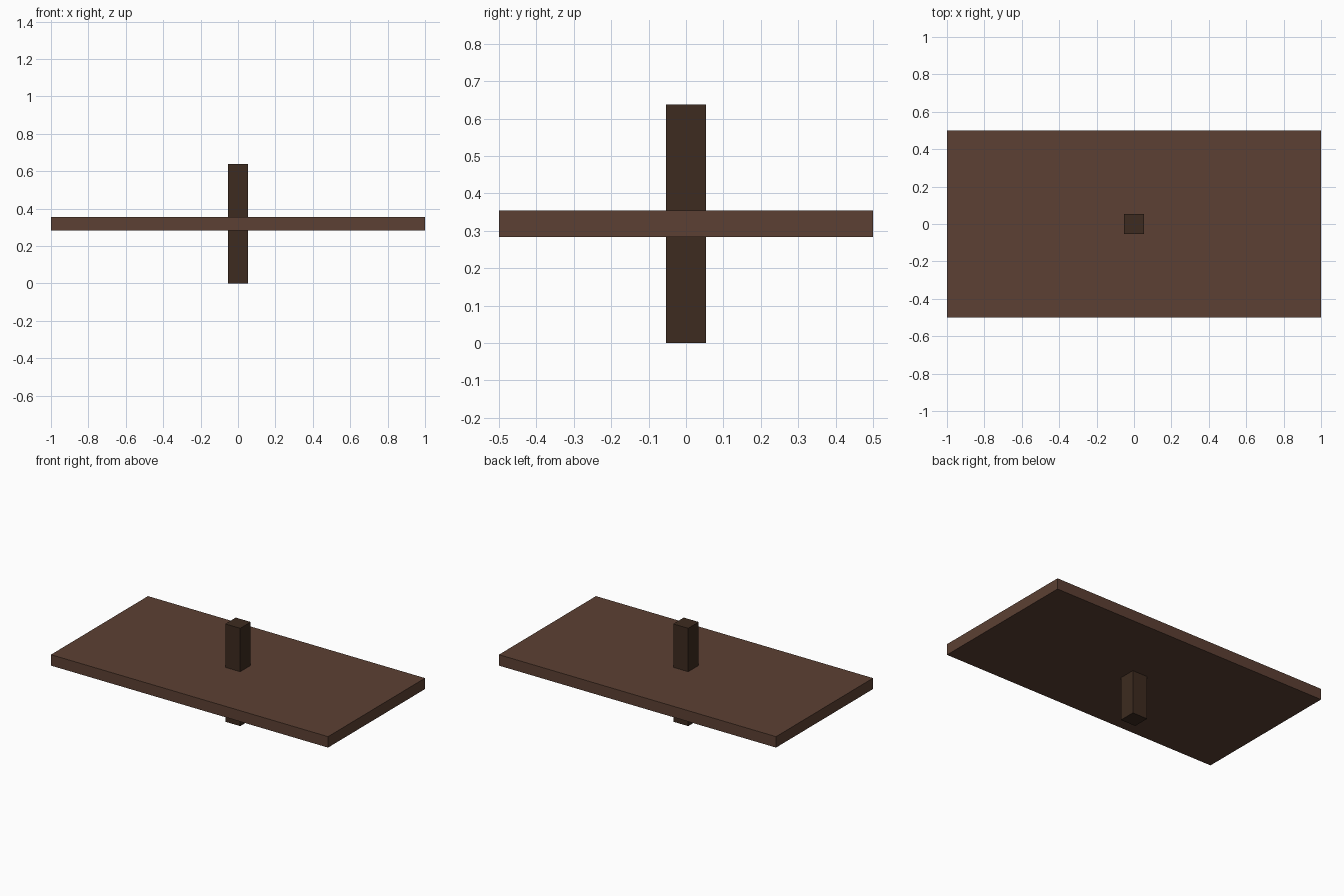
import bpy

if "Cube" in bpy.data.objects:
    bpy.data.objects.remove(bpy.data.objects["Cube"])


def material(name, rgb):
    mat = bpy.data.materials.new(name)
    mat.diffuse_color = (*rgb, 1.0)
    mat.use_nodes = True
    mat.node_tree.nodes["Principled BSDF"].inputs["Base Color"].default_value = mat.diffuse_color
    return mat


def box(name, size, z, mat):
    bpy.ops.mesh.primitive_cube_add(size=1, location=(0, 0, z))
    ob = bpy.context.object
    ob.name = name
    ob.scale = size
    bpy.ops.object.transform_apply(location=False, rotation=False, scale=True)
    ob.data.materials.append(mat)
    return ob


HEIGHT = 0.638
brown = material("brown_wood", (0.107, 0.051, 0.033))
dark = material("dark_wood", (0.047, 0.024, 0.014))

# Wide flat board at mid height
box("board", (2.0, 1.0, 0.0714), HEIGHT / 2, brown)

# Square post passing through the middle of the board
box("post", (0.108, 0.108, HEIGHT), HEIGHT / 2, dark)
